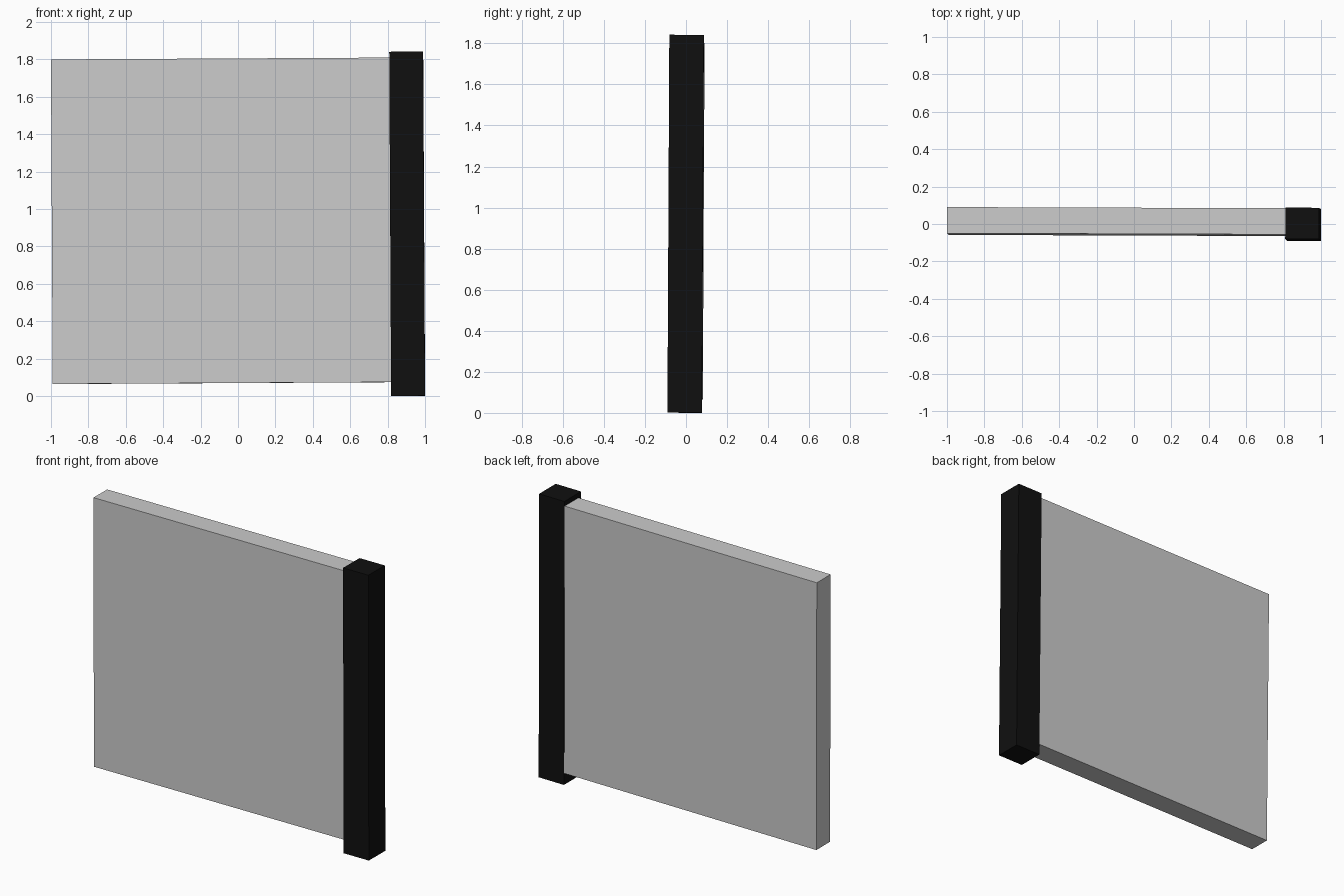
import bpy
import bmesh
from mathutils import Matrix, Vector

if "Cube" in bpy.data.objects:
    bpy.data.objects.remove(bpy.data.objects["Cube"])

# The whole wall section leans very slightly on all three axes
TILT = (Matrix.Rotation(-0.0035, 4, 'Z')
        @ Matrix.Rotation(-0.0050, 4, 'X')
        @ Matrix.Rotation(-0.0055, 4, 'Y'))


def box(name, lo, hi, mat=None):
    """Flat-faced box between two corners, with the shared lean applied."""
    lo, hi = Vector(lo), Vector(hi)
    bm = bmesh.new()
    bmesh.ops.create_cube(bm, size=1.0)
    place = Matrix.Translation((lo + hi) / 2) @ Matrix.Diagonal((*(hi - lo), 1.0))
    bmesh.ops.transform(bm, matrix=TILT @ place, verts=bm.verts)
    mesh = bpy.data.meshes.new(name)
    bm.to_mesh(mesh)
    bm.free()
    obj = bpy.data.objects.new(name, mesh)
    bpy.context.collection.objects.link(obj)
    if mat:
        mesh.materials.append(mat)
    return obj


black = bpy.data.materials.new("black_post")
black.diffuse_color = (0.005, 0.005, 0.005, 1.0)
black.use_nodes = True
black.node_tree.nodes["Principled BSDF"].inputs["Base Color"].default_value = black.diffuse_color

# Wall slab, tucked slightly into the post
box("wall_panel", (-0.99, -0.062, 0.070), (0.84, 0.078, 1.805))

# Square end post, standing on the ground
box("end_post", (0.819, -0.087, -0.004), (1.0, 0.081, 1.836), black)
